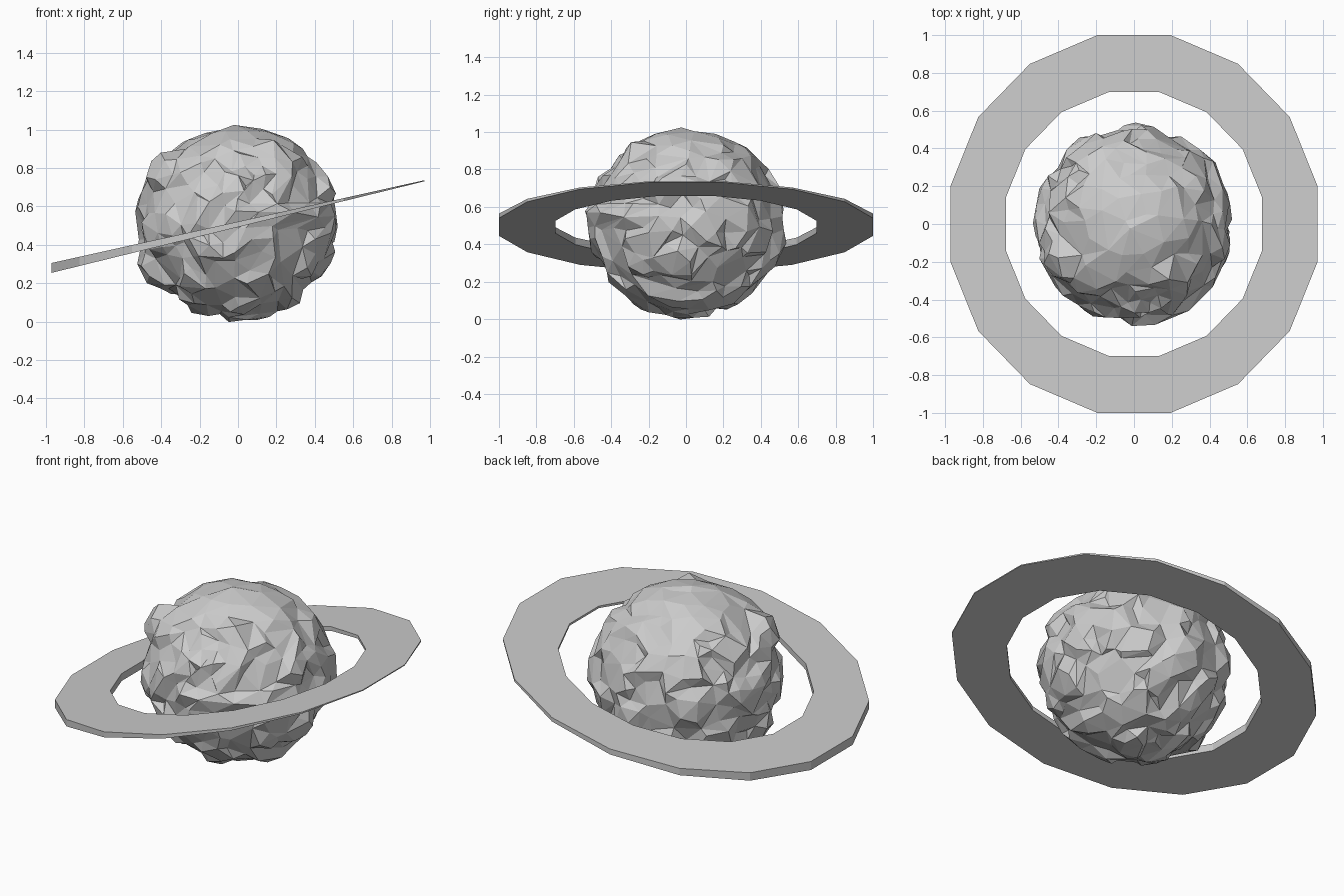
import bpy, bmesh, math
from mathutils import Vector, noise

if "Cube" in bpy.data.objects:
    bpy.data.objects.remove(bpy.data.objects["Cube"])

C = Vector((-0.005, 0.0, 0.515))   # planet centre
R = 0.495                          # base radius

# raised outcrops: position on the planet, spread, height
OUTCROPS = [
    ((0.16, -0.27, 0.90), 0.07, 0.045),
    ((-0.42, -0.22, 0.81), 0.12, 0.065),
    ((-0.30, -0.32, 0.80), 0.09, 0.03),
    ((0.46, -0.13, 0.69), 0.09, 0.045),
    ((0.36, 0.23, 0.85), 0.09, 0.03),
    ((0.27, 0.00, 0.95), 0.08, 0.015),
    ((-0.43, -0.05, 0.27), 0.11, 0.06),
    ((0.36, -0.25, 0.28), 0.08, 0.04),
    ((0.45, -0.05, 0.32), 0.10, 0.03),
    ((0.26, -0.05, 0.09), 0.08, 0.035),
    ((-0.20, -0.05, 0.06), 0.10, 0.03),
    ((0.00, -0.22, 0.07), 0.07, 0.025),
    ((0.05, 0.48, 0.36), 0.12, 0.045),
    ((-0.30, 0.40, 0.50), 0.12, 0.035),
    ((0.38, 0.30, 0.52), 0.11, 0.04),
    ((-0.35, -0.35, 0.50), 0.10, 0.03),
]
OUTCROPS = [((Vector(p) - C).normalized(), s / R, h) for p, s, h in OUTCROPS]


def step(a, b, x):
    t = max(0.0, min(1.0, (x - a) / (b - a)))
    return t * t * (3 - 2 * t)


def height(d):
    # stepped plateaus from noise, calmer near the north pole
    n = noise.noise(d * 3.2 + Vector((4.1, 1.7, 9.2)))
    fine = noise.noise(d * 8.0 + Vector((2.3, 6.1, 0.4)))
    rough = 1.0 - 0.6 * step(0.6, 0.95, d.z)
    h = 0.03 * rough * step(-0.05, 0.1, n + 0.3 * fine) + 0.012 * rough * fine
    # outcrops with flat tops and steep flanks
    bump = 0.0
    for c, s, amount in OUTCROPS:
        bump = max(bump, amount * (1 - step(0.55, 1.1, d.angle(c) / s)))
    # shelf running round the front right
    az = math.atan2(d.y, d.x)
    if -1.65 < az < -0.25:
        bump = max(bump, 0.04 * (1 - step(0.05, 0.1, abs(d.z - 0.07))))
    return max(h, 0.3 * h + bump)


def make_object(name, bm):
    bmesh.ops.recalc_face_normals(bm, faces=bm.faces)
    me = bpy.data.meshes.new(name)
    bm.to_mesh(me)
    bm.free()
    ob = bpy.data.objects.new(name, me)
    bpy.context.collection.objects.link(ob)
    return ob


# rocky planet
bm = bmesh.new()
bmesh.ops.create_icosphere(bm, subdivisions=5, radius=1)
for v in bm.verts:
    d = v.co.normalized()
    v.co = d * (R + height(d))
# settle on the floor and match the overall height
lo = min(v.co.z for v in bm.verts)
hi = max(v.co.z for v in bm.verts)
k = 1.02 / (hi - lo)
for v in bm.verts:
    v.co = Vector((v.co.x + C.x, v.co.y + C.y, (v.co.z - lo) * k))
planet = make_object("planet", bm)
dec = planet.modifiers.new("facets", 'DECIMATE')
dec.ratio = 0.16

# tilted sixteen-sided ring, thicker on the low side
bm = bmesh.new()
N = 16
rows = []
for i in range(N):
    a = 2 * math.pi * (i + 0.5) / N
    pts = []
    for r, top in ((1.02, 1), (0.712, 1), (0.712, 0), (1.02, 0)):
        x, y = 0.972 * r * math.cos(a), r * math.sin(a) * 0.9996
        z = 0.521 + 0.222 * x if top else 0.4925 + 0.2455 * x
        pts.append(bm.verts.new((x, y, z)))
    rows.append(pts)
for i in range(N):
    p, q = rows[i], rows[(i + 1) % N]
    for j in range(4):
        bm.faces.new((p[j], q[j], q[(j + 1) % 4], p[(j + 1) % 4]))
make_object("ring", bm)
